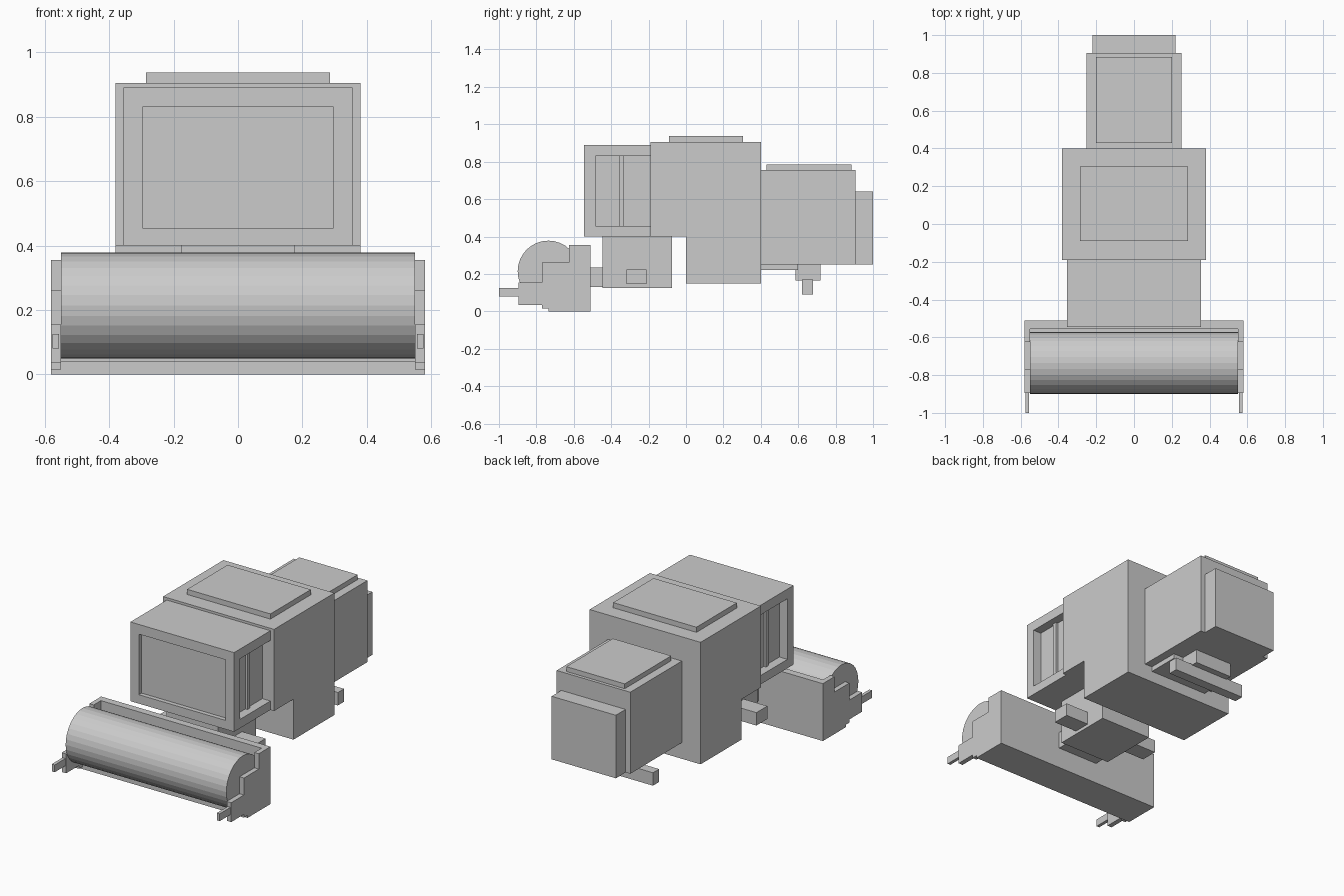
import bpy
import bmesh
from math import pi, sin, cos

old = bpy.data.objects.get("Cube")
if old:
    bpy.data.objects.remove(old, do_unlink=True)

grey = bpy.data.materials.new("plain_grey")
grey.use_nodes = True
colour = (0.6, 0.6, 0.6, 1)
grey.diffuse_color = colour
grey.node_tree.nodes["Principled BSDF"].inputs["Base Color"].default_value = colour


def prism(name, outline, x0, x1):
    """Extrude a (y, z) outline from x0 to x1."""
    bm = bmesh.new()
    face = bm.faces.new([bm.verts.new((x0, y, z)) for y, z in outline])
    moved = bmesh.ops.extrude_face_region(bm, geom=[face])["geom"]
    verts = [v for v in moved if isinstance(v, bmesh.types.BMVert)]
    bmesh.ops.translate(bm, verts=verts, vec=(x1 - x0, 0, 0))
    bmesh.ops.recalc_face_normals(bm, faces=bm.faces)
    mesh = bpy.data.meshes.new(name)
    bm.to_mesh(mesh)
    bm.free()
    mesh.materials.append(grey)
    obj = bpy.data.objects.new(name, mesh)
    bpy.context.collection.objects.link(obj)
    return obj


def box(name, x, y, z):
    """Box from (low, high) ranges; a single x means centred half width."""
    x0, x1 = x if isinstance(x, tuple) else (-x, x)
    return prism(name, [(y[0], z[0]), (y[1], z[0]), (y[1], z[1]), (y[0], z[1])], x0, x1)


def pair(name, builder, shape, x0, x1):
    """Build a left and a right copy of a part."""
    builder("left_" + name, shape, x0, x1)
    builder("right_" + name, shape, -x1, -x0)


def rect(y0, y1, z0, z1):
    return [(y0, z0), (y1, z0), (y1, z1), (y0, z1)]


# Main body with a raised front underside
prism("main_body", [(0, 0.15), (0.4, 0.15), (0.4, 0.905),
                    (-0.19, 0.905), (-0.19, 0.4), (0, 0.4)], -0.38, 0.38)
box("tank_lid", 0.285, (-0.09, 0.305), (0.9, 0.937))

# Rear housing and underside
box("rear_housing", 0.252, (0.4, 0.905), (0.25, 0.755))
box("rear_lid", 0.2, (0.43, 0.885), (0.75, 0.785))
box("rear_hood", 0.22, (0.9, 1.0), (0.25, 0.64))
box("rear_mount_plate", 0.2, (0.39, 0.6), (0.22, 0.255))
box("rear_axle_bracket", 0.13, (0.585, 0.72), (0.165, 0.255))
box("rear_axle", 0.25, (0.62, 0.68), (0.09, 0.17))

# Cab: floor, roof, corner posts, recessed glazing and door bars
box("cab_floor", 0.355, (-0.545, -0.19), (0.4, 0.455))
box("cab_roof", 0.355, (-0.545, -0.19), (0.83, 0.89))
box("cab_glazing", 0.3, (-0.518, -0.19), (0.45, 0.835))
pair("cab_post", prism, rect(-0.545, -0.485, 0.455, 0.83), 0.297, 0.355)
pair("door_bar", prism, rect(-0.357, -0.332, 0.455, 0.83), 0.295, 0.315)

# Feeder and front axle
box("feeder", 0.175, (-0.447, -0.075), (0.125, 0.405))
box("feeder_coupling", 0.14, (-0.52, -0.44), (0.13, 0.235))
box("front_axle", 0.335, (-0.317, -0.21), (0.145, 0.225))

# Header trough, stepped end plates and tines
box("header_back_wall", 0.56, (-0.555, -0.51), (0, 0.355))
box("header_floor", 0.56, (-0.735, -0.52), (0, 0.04))
end_outline = [(-0.735, 0), (-0.51, 0), (-0.51, 0.355), (-0.625, 0.355),
               (-0.625, 0.26), (-0.77, 0.26), (-0.77, 0.155), (-0.895, 0.155),
               (-0.895, 0.035), (-0.77, 0.035), (-0.77, 0.015), (-0.735, 0.015)]
pair("end_plate", prism, end_outline, 0.55, 0.58)
pair("tine", prism, rect(-1.0, -0.89, 0.08, 0.125), 0.555, 0.575)

# Cutting drum
sides = 32
drum = [(-0.736 + 0.164 * cos(2 * pi * i / sides), 0.214 + 0.164 * sin(2 * pi * i / sides))
        for i in range(sides)]
prism("header_drum", drum, -0.55, 0.55)
